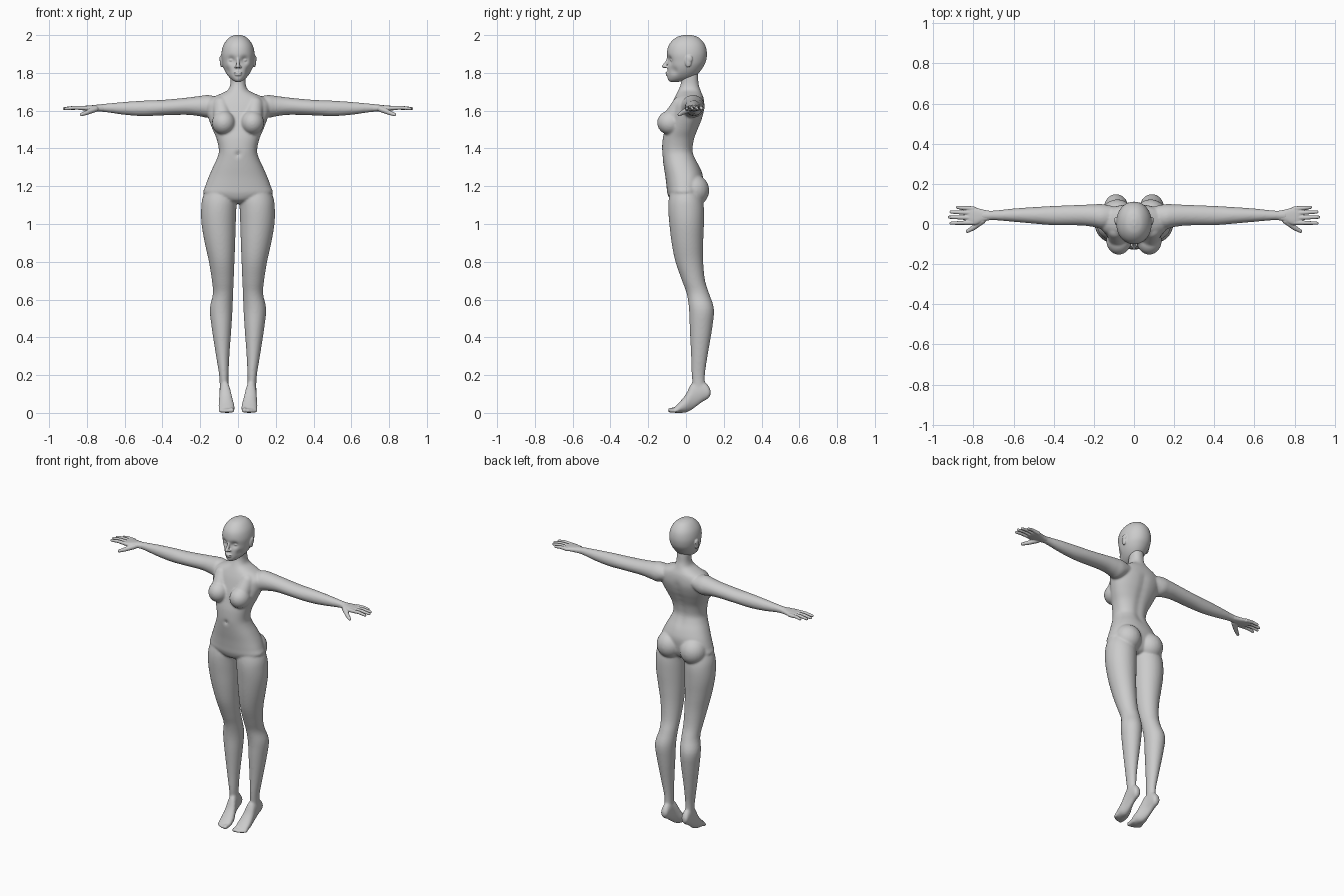
import bpy, bmesh, math
from mathutils import Vector, Matrix


def spline(rows, steps):
    """Catmull-Rom interpolation of profile rows."""
    out = []
    for i in range(len(rows) - 1):
        p0, p1 = rows[max(i - 1, 0)], rows[i]
        p2, p3 = rows[i + 1], rows[min(i + 2, len(rows) - 1)]
        for k in range(steps):
            t = k / steps
            out.append([0.5 * (2 * b + (c - a) * t + (2 * a - 5 * b + 4 * c - d) * t * t
                               + (3 * b - a - 3 * c + d) * t ** 3)
                        for a, b, c, d in zip(p0, p1, p2, p3)])
    return out + [list(rows[-1])]


def loft(bm, rows, axis, power=2.0, n=40, steps=4):
    """Rows are (position, min a, max a, min b, max b) across the given axis."""
    rings = []
    for pos, a0, a1, b0, b1 in spline(rows, steps):
        ring = []
        for i in range(n):
            w = 2 * math.pi * i / n
            c, s = math.cos(w), math.sin(w)
            c = math.copysign(abs(c) ** (2 / power), c)
            s = math.copysign(abs(s) ** (2 / power), s)
            a, b = (a0 + a1) / 2 + c * (a1 - a0) / 2, (b0 + b1) / 2 + s * (b1 - b0) / 2
            co = {'x': (pos, a, b), 'y': (a, pos, b), 'z': (a, b, pos)}[axis]
            ring.append(bm.verts.new(co))
        rings.append(ring)
    for r, q in zip(rings, rings[1:]):
        for i in range(n):
            j = (i + 1) % n
            bm.faces.new((r[i], r[j], q[j], q[i]))
    bm.faces.new(rings[0])
    bm.faces.new(rings[-1])


def ball(bm, center, radii):
    m = Matrix.Translation(center) @ Matrix.Diagonal((*radii, 1))
    bmesh.ops.create_uvsphere(bm, u_segments=24, v_segments=16, radius=1, matrix=m)


def limb(bm, points):
    """Chain of rounded cones through (x, y, z, radius) points."""
    for p in points:
        ball(bm, p[:3], (p[3],) * 3)
    for p, q in zip(points, points[1:]):
        a, b = Vector(p[:3]), Vector(q[:3])
        rot = (b - a).to_track_quat('Z', 'Y').to_matrix().to_4x4()
        bmesh.ops.create_cone(bm, cap_ends=True, segments=20, radius1=p[3], radius2=q[3],
                              depth=(b - a).length, matrix=Matrix.Translation((a + b) / 2) @ rot)


def push(bm, center, radius, offset):
    """Soft dent or bump."""
    for v in bm.verts:
        d = (v.co - Vector(center)).length / radius
        if d < 3:
            v.co += Vector(offset) * math.exp(-d * d)


def mirror(bm):
    d = bmesh.ops.duplicate(bm, geom=bm.verts[:] + bm.edges[:] + bm.faces[:])
    verts = [g for g in d['geom'] if isinstance(g, bmesh.types.BMVert)]
    bmesh.ops.scale(bm, vec=(-1, 1, 1), verts=verts)


def finish(bm, name, voxel, smooth):
    """Fuse the overlapping volumes into one smooth skin."""
    bmesh.ops.recalc_face_normals(bm, faces=bm.faces[:])
    mesh = bpy.data.meshes.new(name)
    bm.to_mesh(mesh)
    bm.free()
    ob = bpy.data.objects.new(name, mesh)
    bpy.context.collection.objects.link(ob)
    r = ob.modifiers.new("fuse", 'REMESH')
    r.mode, r.voxel_size, r.use_smooth_shade = 'VOXEL', voxel, True
    s = ob.modifiers.new("relax", 'SMOOTH')
    s.factor, s.iterations = 0.5, smooth


body = bmesh.new()
# leg
loft(body, [(0.12, .052, .096, .04, .10), (0.2, .05, .10, .03, .10), (0.3, .046, .116, .027, .114),
            (0.45, .035, .139, .02, .139), (0.55, .029, .149, .016, .148), (0.63, .026, .133, .004, .123),
            (0.7, .023, .138, -.021, .101), (0.8, .019, .154, -.056, .091), (0.9, .015, .176, -.076, .091),
            (1.0, .012, .193, -.088, .095), (1.08, .009, .195, -.094, .095), (1.14, .006, .187, -.09, .085),
            (1.22, .03, .155, -.07, .06)], 'z')
# foot on tiptoe
loft(body, [(.13, .062, .086, .095, .12), (.118, .051, .096, .076, .145), (.09, .047, .098, .06, .17),
            (.06, .045, .098, .038, .178), (.03, .036, .099, .016, .158), (0, .024, .102, .002, .10),
            (-.03, .018, .103, 0, .062), (-.058, .019, .098, 0, .034), (-.068, .028, .088, .004, .024)], 'y')
# toes
for x, tip, r in ((.033, -.097, .014), (.054, -.094, .011), (.069, -.087, .0105), (.082, -.078, .01), (.094, -.068, .01)):
    limb(body, [(x, -.04, .018, r), (x, tip + r, r, r)])
# arm
loft(body, [(.07, .0, .08, 1.61, 1.66), (.15, -.025, .098, 1.565, 1.682), (.2, -.015, .098, 1.57, 1.678),
            (.27, -.007, .095, 1.578, 1.669), (.4, -.006, .09, 1.575, 1.657), (.5, .002, .084, 1.571, 1.653),
            (.6, .011, .077, 1.578, 1.646), (.7, .019, .067, 1.592, 1.637), (.76, .018, .067, 1.596, 1.631)], 'x')
# breast and buttock
ball(body, (.076, -.084, 1.536), (.062, .069, .064))
limb(body, [(.078, -.078, 1.55, .05), (.09, -.03, 1.63, .045)])
ball(body, (.083, .04, 1.178), (.082, .083, .085))
mirror(body)

# torso and neck
torso = bmesh.new()
loft(torso, [(z, -w, w, f, b) for z, w, f, b in (
    (1.108, .03, -.04, .04), (1.125, .1, -.08, .065), (1.16, .18, -.098, .082), (1.2, .173, -.103, .088),
    (1.25, .155, -.109, .09), (1.3, .133, -.117, .074), (1.35, .11, -.124, .05), (1.39, .101, -.127, .038),
    (1.45, .113, -.123, .046), (1.5, .134, -.112, .064), (1.55, .153, -.1, .084), (1.6, .168, -.086, .097),
    (1.64, .17, -.073, .097), (1.67, .135, -.06, .092), (1.69, .09, -.05, .084), (1.71, .053, -.04, .076),
    (1.74, .041, -.028, .067), (1.78, .04, -.025, .064), (1.83, .04, -.02, .06))], 'z', 2.25, 64)
push(torso, (0, -.125, 1.37), .012, (0, .012, 0))          # navel
for i in range(8):                                         # spine groove
    z = 1.32 + i * .04
    push(torso, (0, .045 + .05 * max(0, (z - 1.42) / .2), z), .025, (0, -.006, 0))
tmp = bpy.data.meshes.new("torso")
torso.to_mesh(tmp)
torso.free()
body.from_mesh(tmp)
bpy.data.meshes.remove(tmp)
finish(body, "body", .0058, 8)

# head
head = bmesh.new()
loft(head, [(z, -w, w, f, b) for z, w, f, b in (
    (2.001, .012, -.008, .025), (1.991, .04, -.045, .06), (1.97, .063, -.074, .086), (1.94, .08, -.094, .104),
    (1.90, .088, -.101, .111), (1.86, .085, -.096, .105), (1.83, .078, -.096, .09), (1.80, .064, -.098, .068),
    (1.775, .045, -.098, .04), (1.759, .026, -.092, -.01), (1.752, .01, -.082, -.04))], 'z', 2.1, 72, 6)
for s in (1, -1):
    push(head, (s * .034, -.088, 1.868), .02, (0, .014, 0))      # eye socket
    push(head, (s * .058, -.065, 1.81), .022, (-s * .005, .006, 0))  # cheek hollow
    ball(head, (s * .034, -.069, 1.867), (.015, .014, .009))     # eye
    ball(head, (s * .011, -.103, 1.832), (.008, .01, .007))      # nostril
    ball(head, (s * .087, .012, 1.862), (.009, .018, .033))      # ear
    ball(head, (s * .091, .018, 1.874), (.007, .017, .019))
limb(head, [(0, -.088, 1.885, .009), (0, -.104, 1.853, .008), (0, -.117, 1.835, .0105)])  # nose
ball(head, (0, -.098, 1.801), (.022, .011, .006))                # lips
ball(head, (0, -.097, 1.79), (.018, .011, .006))
finish(head, "head", .0038, 3)

# hands
hands = bmesh.new()
loft(hands, [(.71, .021, .064, 1.596, 1.632), (.75, .012, .071, 1.597, 1.63), (.785, -.003, .081, 1.599, 1.628),
             (.815, -.004, .086, 1.601, 1.625), (.835, .004, .08, 1.605, 1.62)], 'x', 2.5)
for y0, y1, tip in ((.077, .083, .887), (.055, .06, .919), (.031, .034, .928), (.007, .004, .919)):
    limb(hands, [(.80, y0, 1.613, .0115), ((.81 + tip) / 2, (y0 + y1) / 2, 1.616, .0098), (tip - .008, y1, 1.611, .008)])
limb(hands, [(.755, .016, 1.609, .016), (.80, -.019, 1.59, .0125), (.829, -.036, 1.579, .009)])  # thumb
mirror(hands)
finish(hands, "hands", .003, 3)
